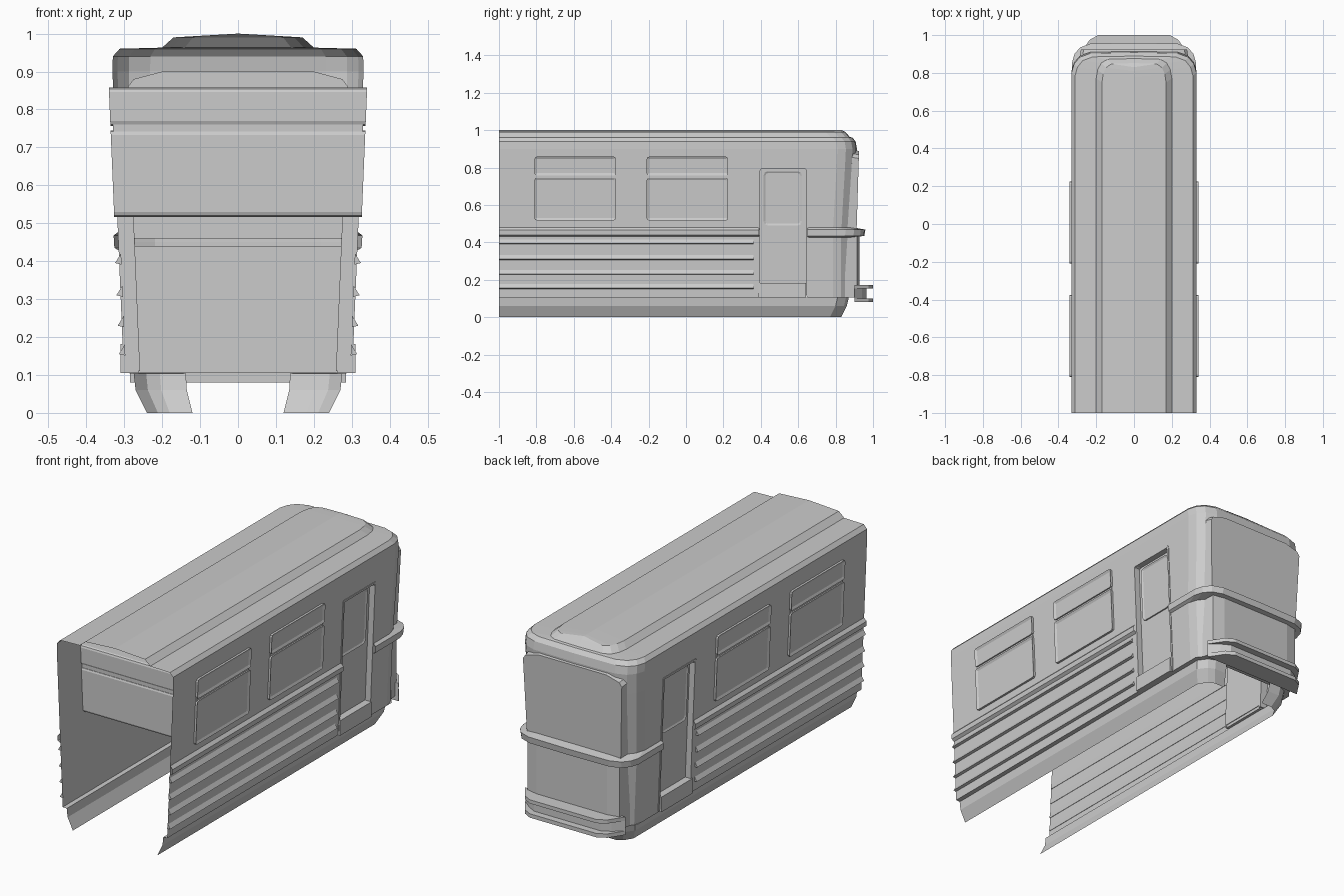
import bpy, bmesh

if "Cube" in bpy.data.objects:
    bpy.data.objects.remove(bpy.data.objects["Cube"])


def finish(name, bm):
    bmesh.ops.remove_doubles(bm, verts=bm.verts, dist=0.0002)
    bmesh.ops.recalc_face_normals(bm, faces=bm.faces)
    me = bpy.data.meshes.new(name)
    bm.to_mesh(me)
    bm.free()
    ob = bpy.data.objects.new(name, me)
    bpy.context.collection.objects.link(ob)
    return ob


def wall(z):
    """Half width of the leaning side wall at height z."""
    return 0.298 + (z - 0.105) * 0.042


def loft(name, levels, plan, hole=None):
    """Skin stacked U-shaped plans. level = (z, half width, rear y); plan = (x factor, rear factor, y offset)."""
    bm = bmesh.new()
    for s in (1, -1):
        rows = [[bm.verts.new((s * hw * u, b * yr + o, z)) for u, b, o in plan] for z, hw, yr in levels]
        for a, b in zip(rows, rows[1:]):
            for i in range(len(plan) - 1):
                c = (a[i].co + b[i + 1].co) / 2
                if hole and hole(c):
                    continue
                bm.faces.new((a[i], a[i + 1], b[i + 1], b[i]))
    return finish(name, bm)


def hexa(name, y0, y1, z0, z1, x_in, x_out, r=0, inset=0, depth=0, s=1):
    """Block whose x faces follow functions of z, with rounded corners and a recessed field."""
    bm = bmesh.new()
    pts = ((y0, z0), (y1, z0), (y1, z1), (y0, z1))
    a = [bm.verts.new((s * x_in(z), y, z)) for y, z in pts]
    b = [bm.verts.new((s * x_out(z), y, z)) for y, z in pts]
    bm.faces.new(a)
    bm.faces.new(b)
    cross = []
    for i in range(4):
        j = (i + 1) % 4
        bm.faces.new((a[i], a[j], b[j], b[i]))
        cross.append(bm.edges.get((a[i], b[i])))
    bmesh.ops.recalc_face_normals(bm, faces=bm.faces)
    if r:
        bmesh.ops.bevel(bm, geom=cross, offset=r, segments=2, profile=0.5, affect='EDGES')
    if inset:
        bm.normal_update()
        ends = [f for f in bm.faces if abs(f.normal.x) > 0.9]
        bmesh.ops.inset_individual(bm, faces=ends, thickness=inset, depth=-depth)
    return finish(name, bm)


def prism(name, a, b):
    """Join two matching outlines into a closed solid."""
    bm = bmesh.new()
    va = [bm.verts.new(p) for p in a]
    vb = [bm.verts.new(p) for p in b]
    bm.faces.new(va)
    bm.faces.new(vb)
    for i in range(len(va)):
        j = (i + 1) % len(va)
        bm.faces.new((va[i], va[j], vb[j], vb[i]))
    return finish(name, bm)


D0, D1, DT = 0.39, 0.65, 0.80
corner = [(1, 1, -0.10), (0.96, 1, -0.055), (0.87, 1, -0.02), (0.7, 1, 0)]

# Body shell and stepped roof, open at the front and underneath
loft("body_shell",
     [(0.105, 0.298, 0.885), (0.45, wall(0.45), 0.885), (DT, wall(DT), 0.905),
      (0.90, 0.331, 0.91), (0.94, 0.33, 0.903), (0.96, 0.312, 0.885),
      (0.963, 0.20, 0.872), (0.99, 0.17, 0.848), (1.0, 0, 0.83)],
     [(1, 0, -1), (1, 0, D0), (1, 0, D1)] + corner + [(0, 1, 0.004)],
     lambda c: D0 < c.y < D1 and c.z < DT)

# Lower skirt, tucked in and wrapping round the rear corners
loft("skirt",
     [(0.105, 0.298, 0.885), (0.104, 0.275, 0.87), (0.06, 0.27, 0.86), (0, 0.24, 0.83)],
     [(1, 0, -1), (1, 1, -0.06), (0.88, 1, -0.015), (0.75, 1, 0), (0.5, 1, 0)])

# Belt moulding: rear wrap-around piece and side pieces
loft("rear_belt",
     [(0.425, 0.309, 0.89), (0.435, 0.326, 0.95), (0.468, 0.328, 0.955), (0.48, 0.312, 0.89)],
     [(1, 0, D1)] + corner + [(0, 1, 0.004)])
loft("side_belt",
     [(0.43, wall(0.43), 0), (0.44, 0.326, 0), (0.465, 0.328, 0), (0.48, wall(0.48), 0)],
     [(1, 0, -1), (1, 0, D0)])

for s, side in ((1, "right"), (-1, "left")):
    # Wedge-shaped corrugation ribs
    for k, z in enumerate((0.155, 0.23, 0.31, 0.395)):
        tri = [(wall(z) - 0.003, z - 0.004), (wall(z) + 0.014, z), (wall(z) - 0.002, z + 0.026)]
        prism(f"{side}_rib_{k + 1}", [(s * x, -1, h) for x, h in tri], [(s * x, 0.36, h) for x, h in tri])
    # Recessed door, its window, frame and step
    hexa(f"{side}_door", D0, D1, 0.12, DT, lambda z: wall(z) - 0.04, lambda z: wall(z) - 0.028, s=s)
    hexa(f"{side}_door_window", 0.415, 0.62, 0.49, 0.78, lambda z: wall(z) - 0.035,
         lambda z: wall(z) - 0.021, 0.022, 0.01, 0.005, s)
    for part, box in (("front_jamb", (D0 - 0.004, D0 + 0.006, 0.11, DT)),
                      ("rear_jamb", (D1 - 0.006, D1 + 0.004, 0.11, DT)),
                      ("header", (D0, D1, DT - 0.006, DT + 0.004))):
        hexa(f"{side}_door_{part}", *box, lambda z: wall(z) - 0.04, lambda z: wall(z) + 0.003, s=s)
    for y0, y1 in ((D0, D0 + 0.03), (D1, D1 - 0.03)):
        c = ((y0, DT), (y1, DT), ((y0 * 2 + y1) / 3, DT - 0.01), (y0, DT - 0.03))
        prism(f"{side}_door_corner", [(s * (wall(z) - 0.035), y, z) for y, z in c],
              [(s * wall(z), y, z) for y, z in c])
    hexa(f"{side}_door_step", D0 - 0.002, D1 - 0.008, 0.105, 0.182, lambda z: 0.262, lambda z: 0.31, s=s)

# Window blocks running through the full width
for n, y0, y1 in (("front", -0.81, -0.375), ("rear", -0.21, 0.225)):
    for part, z0, z1 in (("upper", 0.757, 0.858), ("lower", 0.517, 0.745)):
        hexa(f"{n}_{part}_window", y0, y1, z0, z1, lambda z: -wall(z) - 0.011,
             lambda z: wall(z) + 0.011, 0.012, 0.013, 0.006)
    hexa(f"{n}_window_mullion", y0 + 0.005, y1 - 0.005, 0.74, 0.76, lambda z: -wall(z) - 0.004,
         lambda z: wall(z) + 0.004)

# Raised rear end panels above and below the belt
top = [(-0.275, 0.46), (0.275, 0.46), (0.29, 0.86), (0.275, 0.88), (0.2, 0.9), (-0.2, 0.9), (-0.275, 0.88), (-0.29, 0.86)]
prism("rear_upper_panel", [(x, 0.86, z) for x, z in top],
      [(x * 0.97, 0.912 + (z - 0.46) * 0.03, z - (0.012 if z > 0.5 else 0)) for x, z in top])
low = [(-0.275, 0.85), (-0.262, 0.915), (-0.2, 0.928), (0.2, 0.928), (0.262, 0.915), (0.275, 0.85)]
prism("rear_lower_panel", [(x, y, 0.105) for x, y in low], [(x, y, 0.44) for x, y in low])

# Channel-section rear bumper: web with two flanges
for part, z0, z1, y in (("web", 0.085, 0.165, 0.965), ("top_flange", 0.153, 0.172, 1.0), ("bottom_flange", 0.08, 0.1, 1.0)):
    plan = [(-0.285, 0.90), (-0.235, y - 0.025), (-0.19, y), (0.19, y), (0.235, y - 0.025), (0.285, 0.90)]
    prism(f"bumper_{part}", [(x, v, z0) for x, v in plan], [(x, v, z1) for x, v in plan])
